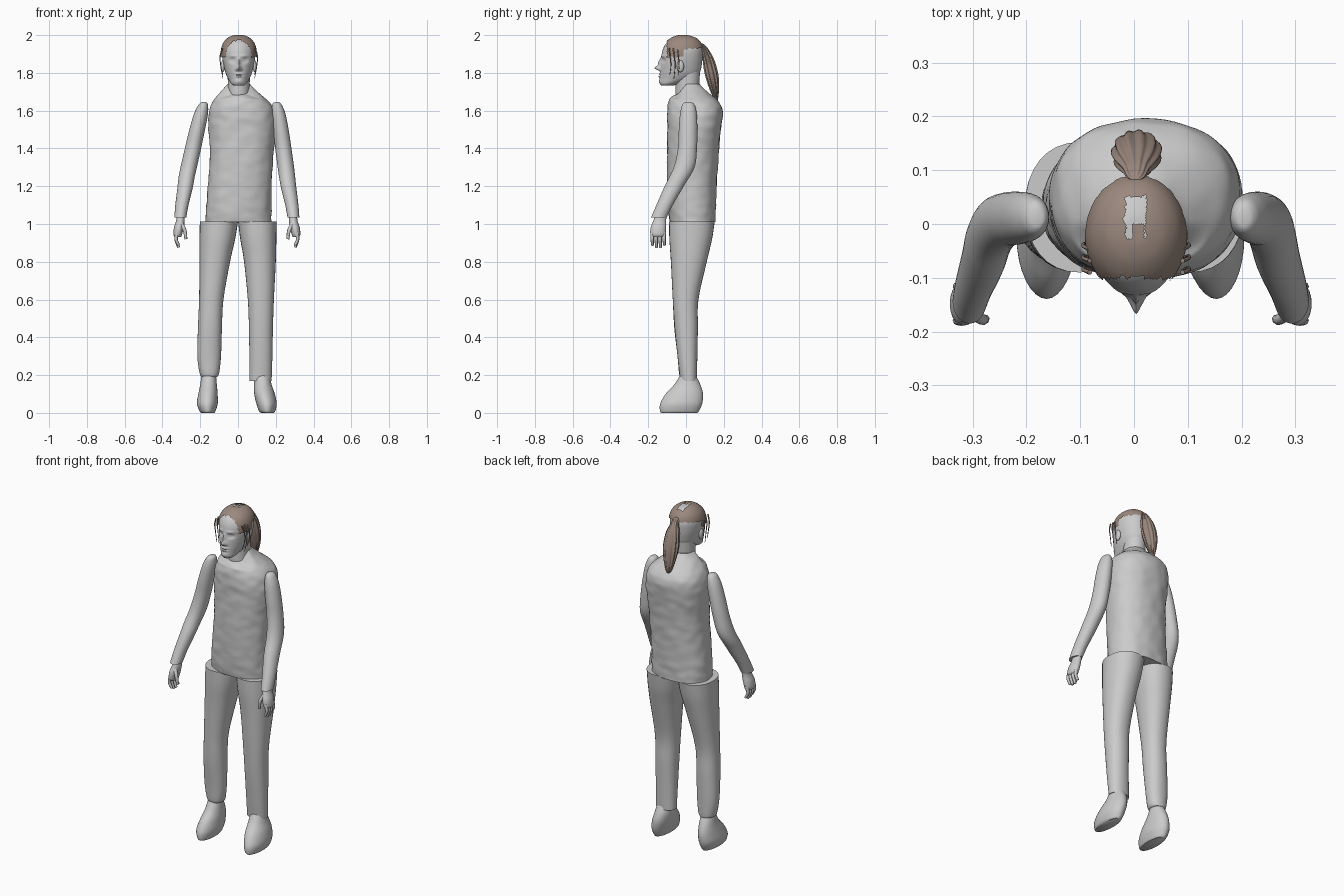
import bpy, bmesh, math
from mathutils import Vector, noise

if "Cube" in bpy.data.objects:
    bpy.data.objects.remove(bpy.data.objects["Cube"])


def material(name, rgb):
    m = bpy.data.materials.new(name)
    m.use_nodes = True
    m.diffuse_color = (*rgb, 1)
    m.node_tree.nodes["Principled BSDF"].inputs["Base Color"].default_value = (*rgb, 1)
    return m


GREY = material("plain grey", (0.6, 0.6, 0.6))
BROWN = material("hair brown", (0.33, 0.25, 0.21))


def catmull(rows, steps):
    """Smooth interpolation through rows of numbers."""
    out = []
    for i in range(len(rows) - 1):
        a, b = rows[max(i - 1, 0)], rows[i]
        c, d = rows[i + 1], rows[min(i + 2, len(rows) - 1)]
        for s in range(steps):
            t = s / steps
            out.append([q + 0.5 * t * (r - p + t * (2*p - 5*q + 4*r - w + t * (3*(q - r) + w - p)))
                        for p, q, r, w in zip(a, b, c, d)])
    return out + [list(rows[-1])]


def loft(name, rows, mat, n=32, steps=6, power=2.0, ripple=0.0, shape=None, keep=None):
    """Stack of rounded cross-sections; each row is (z, x min, x max, y min, y max)."""
    bm = bmesh.new()
    rings = []
    for z, x0, x1, y0, y1 in catmull(rows, steps):
        ring = []
        for k in range(n):
            a = math.tau * k / n
            c, s = math.cos(a), math.sin(a)
            f = 1 + ripple * math.cos(11 * a + 9 * z)
            x = math.copysign(abs(c) ** (2 / power), c) * f
            y = math.copysign(abs(s) ** (2 / power), s) * f
            co = Vector(((x0 + x1) / 2 + x * (x1 - x0) / 2, (y0 + y1) / 2 + y * (y1 - y0) / 2, z))
            ring.append(bm.verts.new(shape(co) if shape else co))
        rings.append(ring)
    for lo, hi in zip(rings, rings[1:]):
        for k in range(n):
            bm.faces.new((lo[k], lo[(k + 1) % n], hi[(k + 1) % n], hi[k]))
    bm.faces.new(rings[0][::-1])
    bm.faces.new(rings[-1])
    if keep:
        drop = [f for f in bm.faces if not keep(f.calc_center_median())]
        bmesh.ops.delete(bm, geom=drop, context="FACES")
    mesh = bpy.data.meshes.new(name)
    bm.to_mesh(mesh)
    bm.free()
    return finish(bpy.data.objects.new(name, mesh), mat)


def finish(ob, mat):
    ob.data.materials.append(mat)
    bpy.context.collection.objects.link(ob)
    if ob.type == "MESH":
        bpy.ops.object.select_all(action="DESELECT")
        ob.select_set(True)
        bpy.context.view_layer.objects.active = ob
        bpy.ops.object.shade_smooth_by_angle(angle=math.radians(50))
    return ob


def tube(name, points, radius, mat, tip=0.6):
    """Tapered round tube along a few points."""
    cu = bpy.data.curves.new(name, "CURVE")
    cu.dimensions = "3D"
    cu.bevel_depth = radius
    cu.bevel_resolution = 2
    cu.use_fill_caps = True
    sp = cu.splines.new("POLY")
    path = catmull(points, 4)
    sp.points.add(len(path) - 1)
    for i, p in enumerate(path):
        sp.points[i].co = (*p, 1)
        sp.points[i].radius = 1 + (tip - 1) * i / (len(path) - 1)
    sp.use_smooth = True
    return finish(bpy.data.objects.new(name, cu), mat)


def ball(name, loc, size, mat):
    bm = bmesh.new()
    bmesh.ops.create_uvsphere(bm, u_segments=16, v_segments=10, radius=1)
    for v in bm.verts:
        v.co = Vector(loc) + v.co * Vector(size)
    mesh = bpy.data.meshes.new(name)
    bm.to_mesh(mesh)
    bm.free()
    return finish(bpy.data.objects.new(name, mesh), mat)


# Shirt: wrinkled cloth with a dipped neckline
def cloth(co):
    wave = noise.noise(co * Vector((18, 18, 26))) * 0.004
    out = Vector((co.x - 0.01, co.y - 0.04, 0)).normalized() * wave
    if co.z > 1.66 and co.y < 0:
        out.z -= (co.z - 1.66) * min(1, -co.y / 0.045) * 0.7
    return co + out


loft("shirt", [(1.01, -.172, .178, -.085, .155), (1.1, -.168, .176, -.095, .158),
               (1.25, -.155, .18, -.1, .165), (1.4, -.15, .19, -.1, .175),
               (1.52, -.157, .2, -.1, .188), (1.6, -.15, .19, -.1, .194),
               (1.645, -.135, .165, -.092, .175), (1.69, -.1, .115, -.08, .125),
               (1.725, -.068, .08, -.068, .085), (1.74, -.055, .066, -.058, .072)],
     GREY, n=72, steps=8, power=2.3, shape=cloth)

# Trousers
loft("right_trouser_leg", [(.19, -.19, -.112, -.03, .055), (.21, -.203, -.1, -.037, .058),
                           (.3, -.215, -.09, -.045, .06), (.45, -.212, -.085, -.062, .063),
                           (.6, -.206, -.077, -.07, .066), (.8, -.204, -.042, -.08, .11),
                           (.92, -.204, -.015, -.088, .138), (1.013, -.202, 0, -.09, .152)],
     GREY, power=2.2)
loft("left_trouser_leg", [(.17, .06, .178, -.03, .058), (.3, .06, .182, -.045, .06),
                          (.45, .058, .185, -.06, .063), (.6, .052, .19, -.07, .066),
                          (.8, .032, .2, -.08, .11), (.92, .012, .203, -.088, .138),
                          (1.013, 0, .204, -.09, .152)], GREY, power=2.2)

# Feet
loft("right_foot", [(0, -.195, -.125, -.13, .06), (.012, -.205, -.118, -.138, .07),
                    (.05, -.218, -.107, -.136, .086), (.1, -.21, -.108, -.108, .09),
                    (.15, -.2, -.112, -.062, .076), (.21, -.192, -.117, -.025, .045)], GREY)
loft("left_foot", [(0, .122, .19, -.13, .06), (.012, .11, .198, -.138, .07),
                   (.05, .097, .205, -.136, .086), (.1, .086, .195, -.108, .09),
                   (.15, .084, .178, -.062, .076), (.21, .09, .165, -.025, .045)], GREY)

# Sleeves and hands, nearly mirrored
for side, s in (("left", 1), ("right", -1)):
    lean = 0 if s == 1 else 0.012

    def flip(co, s=s, lean=lean):
        shift = lean * (1 - 3 * max(0, co.z - 1.25) / 0.4) if s < 0 else 0
        return Vector((s * (co.x + shift), co.y, co.z))

    arm = loft(side + "_sleeve", [(1.035, .262, .325, -.185, -.102), (1.1, .25, .32, -.157, -.07),
                                  (1.2, .226, .308, -.113, -.012), (1.3, .21, .297, -.065, .045),
                                  (1.4, .197, .283, -.043, .058), (1.5, .185, .268, -.038, .06),
                                  (1.58, .177, .252, -.032, .057), (1.625, .18, .235, -.022, .048),
                                  (1.642, .188, .222, -.01, .035), (1.646, .2, .21, .005, .02)],
               GREY, shape=flip)
    hand = loft(side + "_hand", [(.93, .29, .322, -.18, -.115), (.945, .284, .33, -.188, -.108),
                                 (.98, .275, .327, -.187, -.105), (1.02, .27, .315, -.172, -.105),
                                 (1.06, .272, .312, -.16, -.1)], GREY, n=20, shape=flip)
    if s < 0:
        for ob in (arm, hand):
            ob.data.flip_normals()
    for i in range(4):
        y = -.179 + i * .021
        end = .888 - (.012 if i in (1, 2) else 0)
        tube(f"{side}_finger_{i + 1}", [flip(Vector(p)) for p in
             ((.308, y, .96), (.316, y, .92), (.302, y + .002, end))], .0105, GREY, .7)
    tube(side + "_thumb", [flip(Vector(p)) for p in
         ((.288, -.165, 1.0), (.27, -.178, .965), (.264, -.176, .92))], .012, GREY, .65)

# Neck
loft("neck", [(1.6, -.055, .065, -.05, .065), (1.68, -.054, .062, -.056, .066),
              (1.74, -.054, .062, -.055, .07), (1.82, -.055, .064, -.06, .075)], GREY)

# Head: facial relief as (x, z, depth, width, height); negative depth comes forward
FACE = [(0, 1.826, -.03, .011, .012), (0, 1.855, -.015, .008, .022), (.012, 1.818, -.008, .007, .007),
        (.032, 1.866, .012, .016, .011), (.03, 1.866, -.005, .011, .006), (.03, 1.89, -.005, .022, .007),
        (0, 1.793, -.008, .02, .005), (0, 1.781, -.008, .016, .005), (0, 1.787, .004, .022, .003),
        (0, 1.755, -.005, .02, .012)]


def sculpt(co):
    out = co.copy()
    if co.y < -.06:
        for x, z, depth, w, h in FACE:
            r = ((abs(co.x - .004) - x) / w) ** 2 + ((co.z - z) / h) ** 2
            out.y += depth * math.exp(-r)
    return out


HEAD = [(1.732, -.022, .03, -.13, -.07), (1.745, -.038, .046, -.138, -.03),
        (1.77, -.053, .061, -.138, .04), (1.8, -.066, .074, -.136, .072),
        (1.84, -.076, .084, -.134, .083), (1.88, -.083, .091, -.13, .087),
        (1.92, -.084, .092, -.124, .087), (1.955, -.073, .081, -.106, .075),
        (1.98, -.05, .058, -.075, .05), (1.992, -.022, .03, -.042, .02),
        (1.994, -.003, .011, -.015, -.005)]
loft("head", HEAD, GREY, n=96, steps=9, shape=sculpt)
for side, x in (("left", .088), ("right", -.08)):
    ball(side + "_ear", (x, -.03, 1.835), (.01, .019, .032), GREY)


# Hair cap hugging the skull, with a thin patch on the crown
def outward(co):
    return co + (co - Vector((.004, -.015, 1.87))).normalized() * .007


def hairline(c):
    jag = noise.noise(c * 60) * .008
    if abs(c.x - .004) < .02 + jag and -.025 < c.y + jag < .052:
        return c.y < 0 and abs(c.x - .008) < .011
    if c.y < -.1 + jag:
        return False
    edge = 1.885 if c.y < -.01 else 1.925 + .1 * c.y
    return c.z > edge + jag


loft("hair_cap", HEAD, BROWN, n=96, steps=9, shape=outward, keep=hairline)

# Ponytail and loose strands
loft("ponytail", [(1.642, .0, .01, .155, .165), (1.67, -.014, .022, .143, .17),
                  (1.73, -.03, .04, .12, .174), (1.8, -.04, .05, .1, .168),
                  (1.87, -.035, .044, .09, .148), (1.92, -.02, .028, .083, .122),
                  (1.945, -.013, .02, .075, .102), (1.955, -.006, .012, .075, .09)],
     BROWN, n=88, ripple=.07)
for side, s in (("left", 1), ("right", -1)):
    for i in range(3):
        y = -.09 + i * .022
        tube(f"{side}_loose_strand_{i + 1}",
             [(.004 + s * x, y + d, z) for x, d, z in
              ((.086, 0, 1.93), (.098, .005, 1.89), (.096, .01, 1.84), (.084, .004, 1.79 - .02 * (i == 1)))],
             .0045, BROWN, .3)
